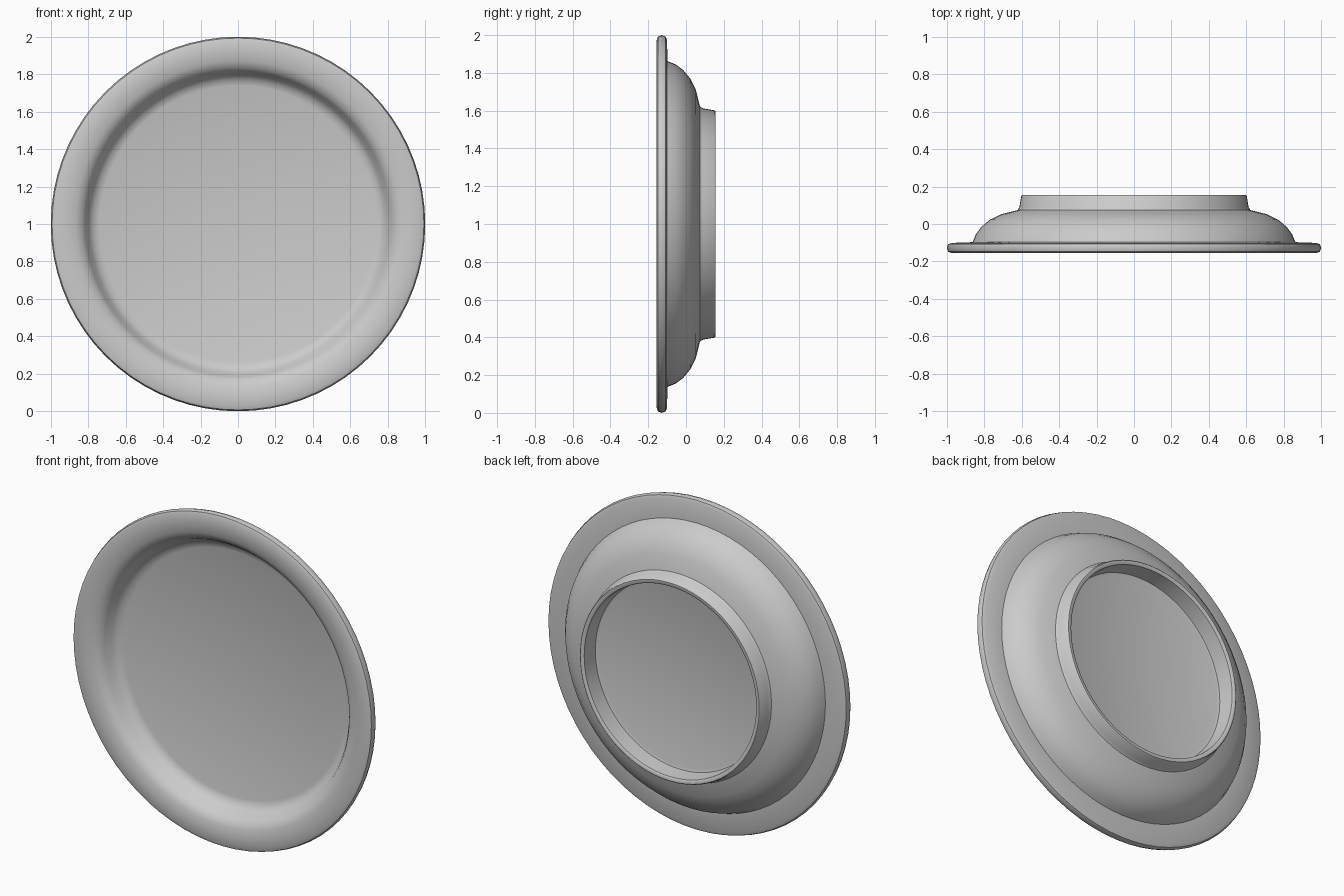
import bpy, bmesh, math
from mathutils import Vector

if "Cube" in bpy.data.objects:
    bpy.data.objects.remove(bpy.data.objects["Cube"])

SEGMENTS = 72

# Cross-section (radius, y) from front centre, round the rim, to back centre
profile = [
    (0.0, -0.03), (0.74, -0.032), (0.772, -0.042), (0.795, -0.065),   # dish floor and wall
    (0.815, -0.105), (0.835, -0.132), (0.87, -0.148), (0.92, -0.155), # rim lip
    (0.975, -0.155), (0.993, -0.148), (1.0, -0.128), (0.993, -0.108), # rounded rim edge
    (0.975, -0.101), (0.862, -0.097),                                 # rim back
    (0.845, -0.055), (0.815, -0.015), (0.77, 0.023), (0.71, 0.052),   # outer bowl
    (0.622, 0.074),
    (0.612, 0.09), (0.602, 0.15), (0.597, 0.155),                     # foot ring outside
    (0.58, 0.155), (0.574, 0.15), (0.566, 0.055), (0.55, 0.05),       # foot ring inside
    (0.0, 0.05),
]

# Lathe the section about the y axis
bm = bmesh.new()
verts = [bm.verts.new((r, y, 0)) for r, y in profile]
edges = [bm.edges.new(pair) for pair in zip(verts, verts[1:])]
bmesh.ops.spin(bm, geom=verts + edges, cent=(0, 0, 0), axis=(0, 1, 0),
               angle=math.tau, steps=SEGMENTS, use_duplicate=False)
bmesh.ops.remove_doubles(bm, verts=bm.verts, dist=0.0005)
bmesh.ops.recalc_face_normals(bm, faces=bm.faces)
bmesh.ops.translate(bm, verts=bm.verts, vec=Vector((0, 0, 1)))

mesh = bpy.data.meshes.new("plate")
bm.to_mesh(mesh)
bm.free()
plate = bpy.data.objects.new("plate", mesh)
bpy.context.collection.objects.link(plate)

# Smooth shading with crisp foot and rim edges
bpy.context.view_layer.objects.active = plate
plate.select_set(True)
bpy.ops.object.shade_smooth_by_angle(angle=math.radians(40))
